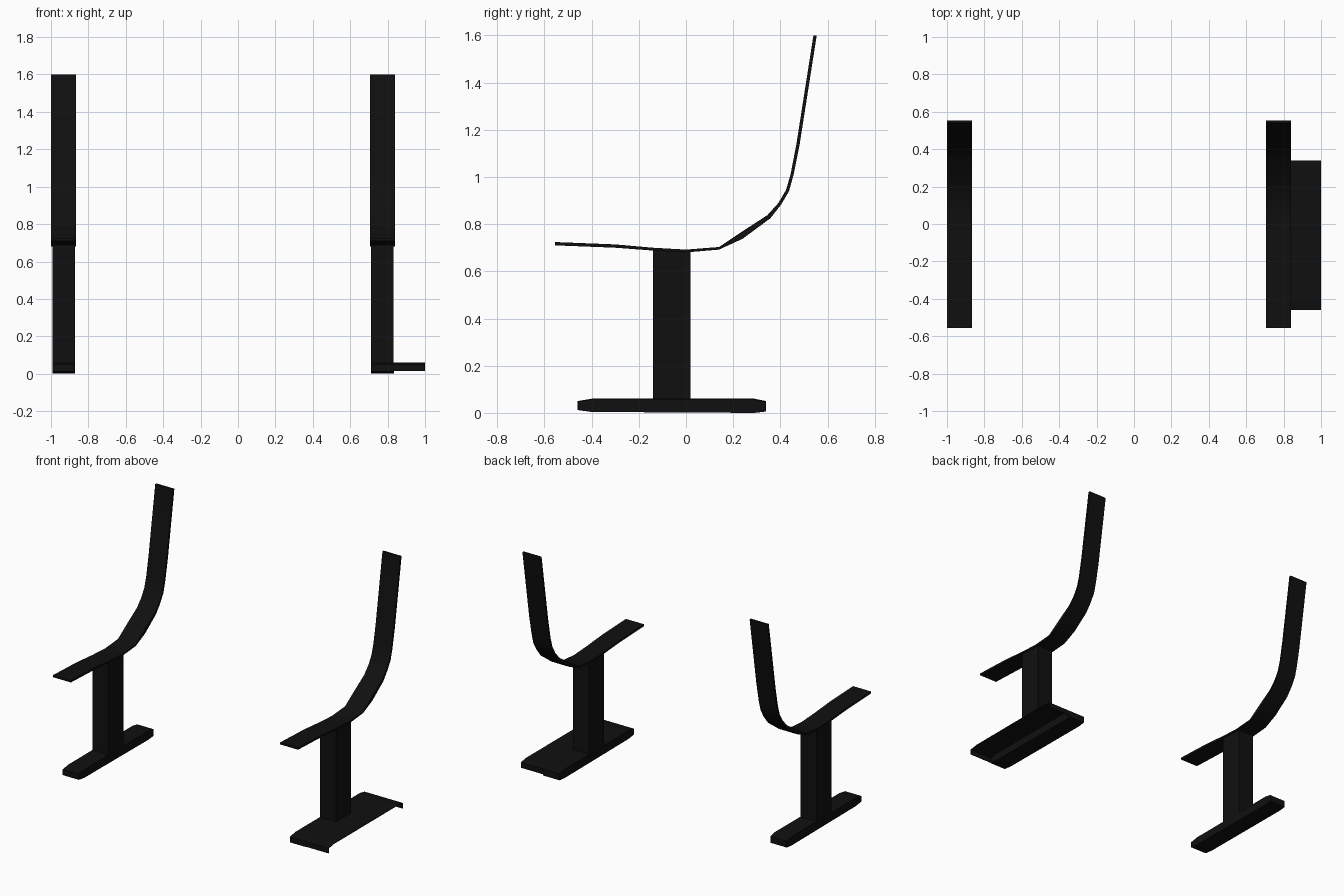
import bpy, bmesh

cube = bpy.data.objects.get("Cube")
if cube:
    bpy.data.objects.remove(cube, do_unlink=True)

black = bpy.data.materials.new("black_metal")
black.use_nodes = True
colour = (0.005, 0.005, 0.005, 1)
black.diffuse_color = colour
black.node_tree.nodes["Principled BSDF"].inputs["Base Color"].default_value = colour


def extrude_profile(name, upper, lower, x0, x1, smooth=False):
    """Sweep matching upper and lower (y, z) outlines along x."""
    bm = bmesh.new()
    rows = [[bm.verts.new((x, y, z)) for y, z in side]
            for x, side in ((x0, upper), (x1, upper), (x1, lower), (x0, lower))]
    for a, b in zip(rows, rows[1:] + rows[:1]):
        for i in range(len(upper) - 1):
            bm.faces.new((a[i], b[i], b[i + 1], a[i + 1]))
    for end in (0, -1):
        bm.faces.new([row[end] for row in rows])
    bmesh.ops.recalc_face_normals(bm, faces=bm.faces)
    mesh = bpy.data.meshes.new(name)
    bm.to_mesh(mesh)
    bm.free()
    mesh.materials.append(black)
    obj = bpy.data.objects.new(name, mesh)
    bpy.context.collection.objects.link(obj)
    if smooth:
        bpy.ops.object.select_all(action="DESELECT")
        obj.select_set(True)
        bpy.context.view_layer.objects.active = obj
        bpy.ops.object.shade_smooth_by_angle()
    return obj


# Bent seat-and-back strap
strap_top = [(-0.555, 0.724), (-0.3, 0.714), (-0.14, 0.7), (0, 0.692), (0.14, 0.703),
             (0.24, 0.77), (0.345, 0.838), (0.392, 0.89), (0.424, 0.945),
             (0.443, 1.01), (0.468, 1.14), (0.54, 1.6)]
strap_under = [(-0.555, 0.71), (-0.3, 0.7), (-0.14, 0.688), (0, 0.68), (0.14, 0.692),
               (0.24, 0.738), (0.358, 0.825), (0.404, 0.884), (0.437, 0.94),
               (0.456, 1.01), (0.482, 1.14), (0.554, 1.6)]

# Floor foot with softened ends
foot_top = [(-0.46, 0.05), (-0.4, 0.06), (0.29, 0.06), (0.34, 0.05)]
foot_under = [(-0.46, 0.012), (-0.4, 0.004), (0.29, 0), (0.34, 0.006)]

for side, x in (("right", -0.932), ("left", 0.772)):
    extrude_profile(side + "_strap", strap_top, strap_under, x - 0.067, x + 0.067, True)
    extrude_profile(side + "_post", [(-0.14, 0.688), (0.02, 0.686)],
                    [(-0.14, 0.05), (0.02, 0.05)], x - 0.06, x + 0.06)
    extrude_profile(side + "_foot", foot_top, foot_under, x - 0.061, x + 0.061)

# Thin folded plate reaching out from the left foot
plate_top = [(-0.46, 0.014), (-0.46, 0.05), (-0.4, 0.06),
             (0.29, 0.06), (0.34, 0.05), (0.34, 0.014)]
plate_under = [(-0.455, 0.014), (-0.455, 0.046), (-0.4, 0.055),
               (0.29, 0.055), (0.335, 0.046), (0.335, 0.014)]
extrude_profile("left_foot_plate", plate_top, plate_under, 0.833, 1.0)
